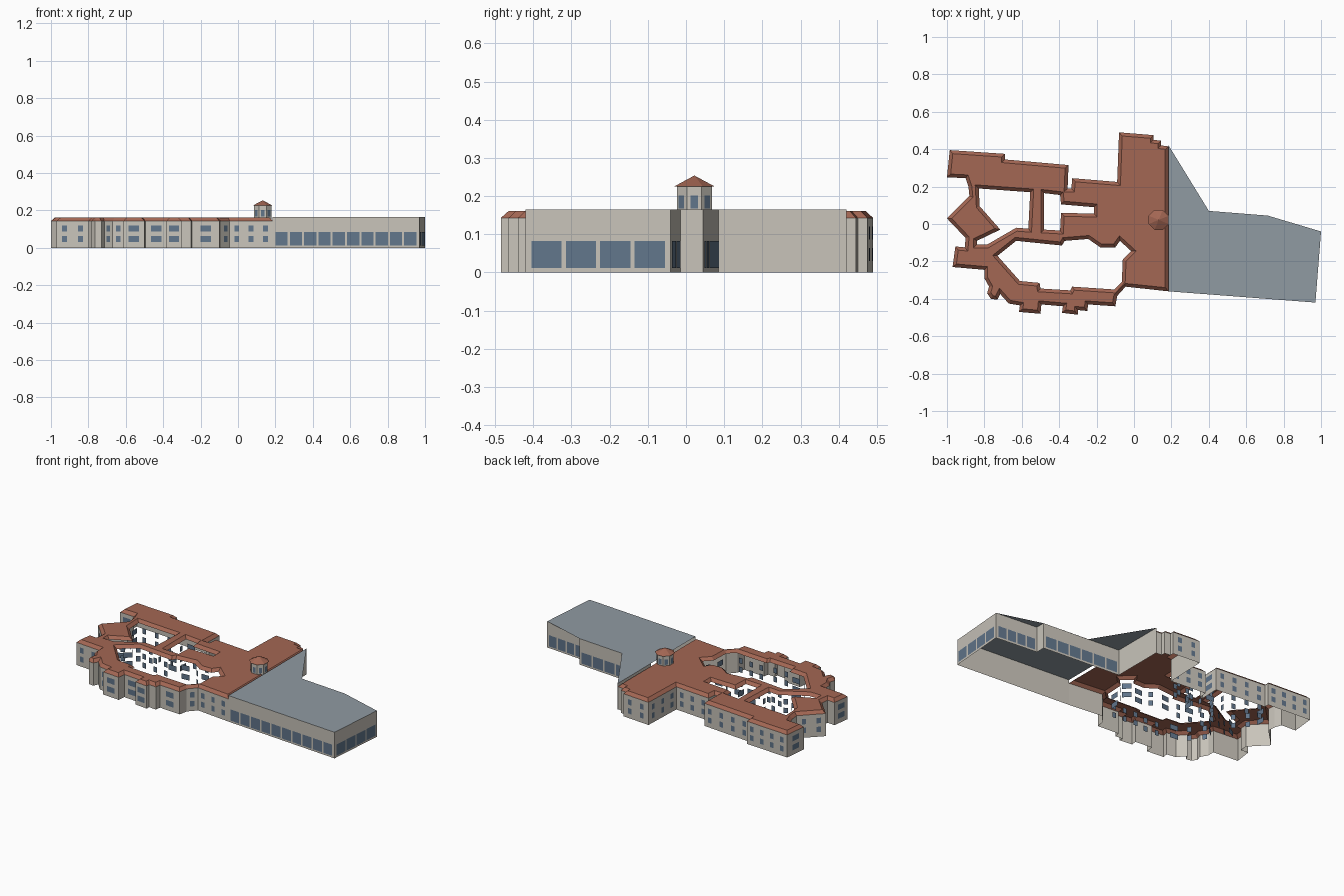
import bpy, bmesh, math
from mathutils import Vector

if "Cube" in bpy.data.objects:
    bpy.data.objects.remove(bpy.data.objects["Cube"], do_unlink=True)


def make_material(name, rgb):
    mat = bpy.data.materials.new(name)
    mat.use_nodes = True
    colour = (*rgb, 1)
    mat.diffuse_color = colour
    mat.node_tree.nodes["Principled BSDF"].inputs["Base Color"].default_value = colour
    return mat


WALL = make_material("pale stone wall", (.58, .55, .49))
TILE = make_material("red brown tile", (.37, .135, .088))
GREY = make_material("grey flat roof", (.28, .325, .365))
GLASS = make_material("blue grey glass", (.12, .18, .26))

EAVE, RIDGE, INSET = .143, .161, .018
WING_TOP = .165

# Plan outlines: the block, its three courtyards, and the long hall
BLOCK = [
    (-.08, .49), (.105, .475), (.105, .45), (.145, .445), (.145, .42), (.185, .415),
    (.185, -.36), (-.045, -.335), (-.09, -.385), (-.1, -.44), (-.245, -.43),
    (-.25, -.465), (-.3, -.46), (-.3, -.485), (-.385, -.475), (-.38, -.44),
    (-.495, -.43), (-.5, -.48), (-.615, -.47), (-.61, -.435), (-.67, -.425),
    (-.715, -.375), (-.73, -.405), (-.765, -.4), (-.785, -.37), (-.775, -.335),
    (-.8, -.29), (-.8, -.245), (-.97, -.23), (-.955, -.12), (-.905, -.125),
    (-.9, -.075), (-1, .03), (-.88, .15), (-.885, .2), (-.9, .245), (-1, .25),
    (-.985, .395), (-.69, .375), (-.69, .345), (-.35, .315), (-.355, .19),
    (-.335, .19), (-.33, .245), (-.09, .225),
]
COURTS = [
    [(-.83, .19), (-.555, .17), (-.565, -.025), (-.63, -.02), (-.785, -.11),
     (-.84, -.11), (-.84, -.09), (-.715, -.03), (-.825, .095)],
    [(-.48, .165), (-.395, .155), (-.39, .105), (-.215, .09), (-.215, .055),
     (-.39, .06), (-.395, -.035), (-.48, -.03)],
    [(-.73, -.17), (-.63, -.09), (-.385, -.115), (-.37, -.09), (-.245, -.08),
     (-.18, -.125), (-.1, -.125), (-.075, -.09), (-.015, -.145), (-.06, -.19),
     (-.065, -.31), (-.105, -.35), (-.33, -.335), (-.34, -.355), (-.5, -.345),
     (-.505, -.315), (-.61, -.305)],
]
HALL = [(.185, -.36), (.97, -.42), (1, -.04), (.715, -.015), (.715, .045),
        (.185, .085), (.185, .42)]
HALL_ROOF = HALL[:5] + [(.4, .07), HALL[6]]


def finish(name, bm, mat):
    mesh = bpy.data.meshes.new(name)
    bm.to_mesh(mesh)
    bm.free()
    mesh.materials.append(mat)
    obj = bpy.data.objects.new(name, mesh)
    bpy.context.collection.objects.link(obj)
    return obj


def oriented(points, solid_inside=True):
    """Order an outline so that the solid side is always on the left."""
    pts = [Vector(p) for p in points]
    area = sum(a.cross(b) for a, b in zip(pts, pts[1:] + pts[:1]))
    return pts if (area > 0) == solid_inside else pts[::-1]


def edges_of(pts, closed=True):
    return list(zip(pts, pts[1:] + pts[:1] if closed else pts[1:]))


def left_of(a, b):
    d = (b - a).normalized()
    return Vector((-d.y, d.x))


def offset(pts, dist):
    """Move an outline to its left with mitred corners."""
    result = []
    for i, p in enumerate(pts):
        n = left_of(pts[i - 1], p)
        m = left_of(p, pts[(i + 1) % len(pts)])
        result.append(p + (n + m) * dist / max(1 + n.dot(m), .35))
    return result


def quad(bm, a, b, low, high):
    bm.faces.new([bm.verts.new((p.x, p.y, z))
                  for p, z in ((a, low), (b, low), (b, high), (a, high))])


def add_panes(bm, a, b, count, width, low, high, margin=0):
    """Evenly spaced panes just outside one wall."""
    d = (b - a).normalized()
    out = -left_of(a, b) * .002
    run = (b - a).length - 2 * margin
    for i in range(count):
        mid = a + d * (margin + run * (i + .5) / count) + out
        quad(bm, mid - d * width / 2, mid + d * width / 2, low, high)


def is_party_wall(a, b):
    return min(a.x, b.x) > .18


def storey_windows(name, pts):
    """Two rows of windows, with one wide pane on each short bay."""
    bm = bmesh.new()
    for a, b in edges_of(pts):
        length = (b - a).length
        if length < .06 or is_party_wall(a, b):
            continue
        bay = .08 < length < .15
        count = 1 if bay else max(1, int(length / .07))
        for low in (.03, .086):
            add_panes(bm, a, b, count, .055 if bay else .026, low, low + .034)
    finish(name, bm, GLASS)


# Outer walls of the block
outer = oriented(BLOCK)
courts = [oriented(c, False) for c in COURTS]
bm = bmesh.new()
for a, b in edges_of(outer):
    if not is_party_wall(a, b):
        quad(bm, a, b, 0, EAVE)
finish("block_walls", bm, WALL)

storey_windows("block_windows", outer)
for i, court in enumerate(courts):
    storey_windows("courtyard_windows_%d" % (i + 1), court)

# Tiled roof: sloped rim around every outline, flat top between
bm = bmesh.new()
rim = []
for loop in [outer] + courts:
    low = [bm.verts.new((p.x, p.y, EAVE)) for p in loop]
    high = [bm.verts.new((p.x, p.y, RIDGE)) for p in offset(loop, INSET)]
    for i in range(len(loop)):
        j = (i + 1) % len(loop)
        bm.faces.new((low[i], low[j], high[j], high[i]))
        rim.append(bm.edges.get((high[i], high[j])))
bmesh.ops.triangle_fill(bm, edges=rim, use_beauty=True, normal=(0, 0, 1))
finish("tiled_roof", bm, TILE)

# Long hall: open-bottomed walls and a flat roof with a corner canopy
hall = [Vector(p) for p in HALL]
bm = bmesh.new()
for a, b in edges_of(hall, closed=False):
    quad(bm, a, b, 0, WING_TOP)
finish("hall_walls", bm, WALL)

bm = bmesh.new()
bm.faces.new([bm.verts.new((x, y, WING_TOP)) for x, y in HALL_ROOF])
bmesh.ops.triangulate(bm, faces=bm.faces[:])
finish("hall_roof", bm, GREY)

# Ribbon windows on the glazed sides of the hall
bm = bmesh.new()
for side, count in ((0, 10), (1, 4), (2, 4), (4, 6)):
    a, b = hall[side], hall[side + 1]
    pitch = ((b - a).length - .02) / count
    add_panes(bm, a, b, count, pitch - .011, .012, .083, margin=.01)
finish("hall_windows", bm, GLASS)

# Eight-sided lookout tower
centre = Vector((.132, .022))


def ring(radius):
    return [centre + radius * Vector((math.cos(t), math.sin(t)))
            for t in (math.pi * (i + .5) / 4 for i in range(8))]


body = ring(.05)
bm = bmesh.new()
for a, b in edges_of(body):
    quad(bm, a, b, .15, .226)
finish("tower_walls", bm, WALL)

bm = bmesh.new()
for a, b in edges_of(body):
    add_panes(bm, a, b, 1, .02, .168, .202)
finish("tower_windows", bm, GLASS)

bm = bmesh.new()
base = [bm.verts.new((p.x, p.y, .225)) for p in ring(.058)]
tip = bm.verts.new((centre.x, centre.y, .254))
bm.faces.new(base[::-1])
for i in range(8):
    bm.faces.new((base[i], base[(i + 1) % 8], tip))
finish("tower_roof", bm, TILE)
